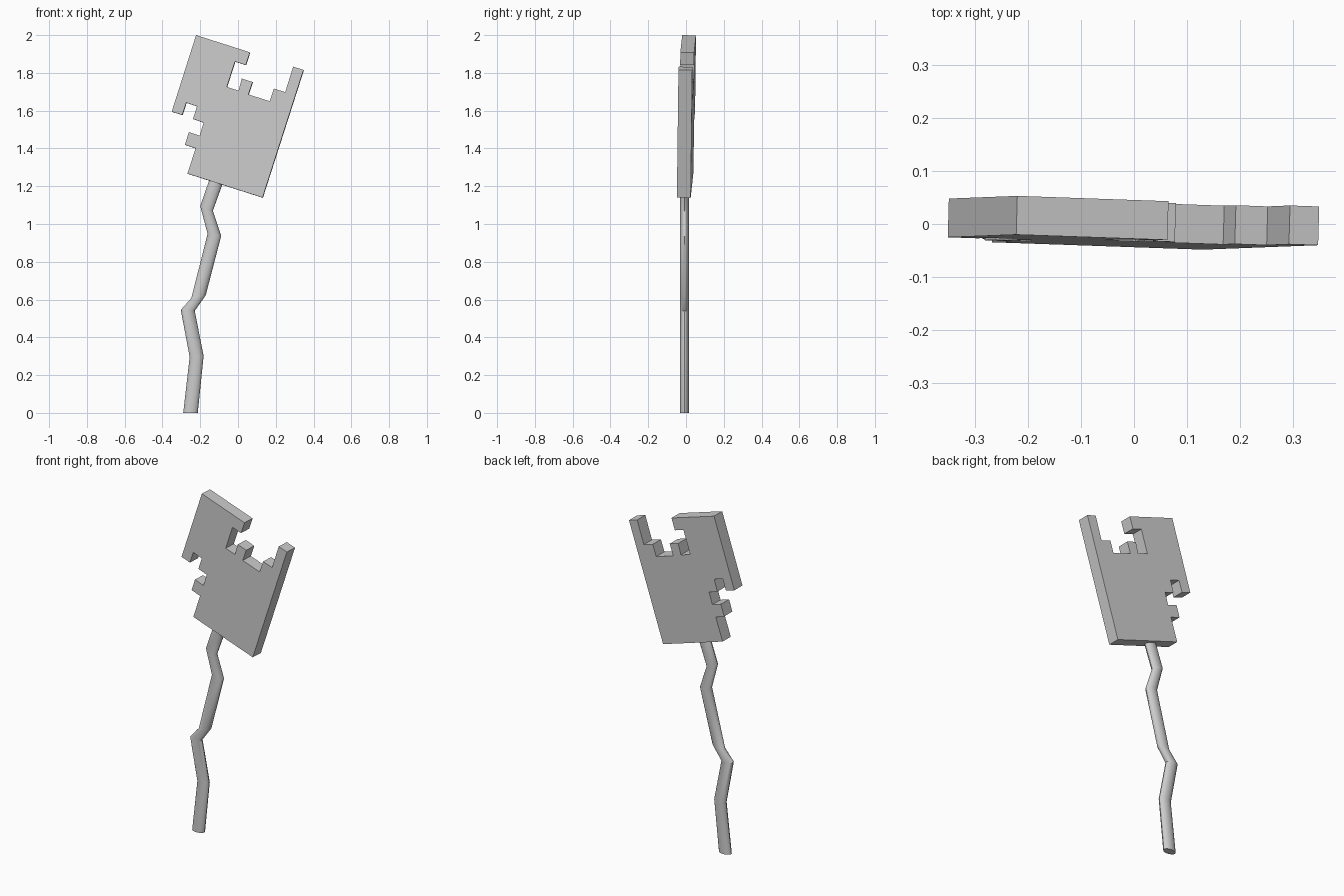
import bpy, bmesh, math
from mathutils import Vector

if "Cube" in bpy.data.objects:
    bpy.data.objects.remove(bpy.data.objects["Cube"])


def finish(bm, name):
    bmesh.ops.recalc_face_normals(bm, faces=bm.faces)
    mesh = bpy.data.meshes.new(name)
    bm.to_mesh(mesh)
    bm.free()
    obj = bpy.data.objects.new(name, mesh)
    bpy.context.collection.objects.link(obj)
    return obj


# Notched slab: front outline (x, z) on a slightly tilted plane, extruded backwards
outline = [
    (-0.222, 2.0), (0.063, 1.909), (0.041, 1.842), (-0.016, 1.860),
    (-0.059, 1.726), (0.003, 1.706), (0.020, 1.770), (0.077, 1.752),
    (0.055, 1.686), (0.168, 1.650), (0.190, 1.717), (0.250, 1.698),
    (0.292, 1.833), (0.347, 1.816), (0.130, 1.140), (-0.268, 1.267),
    (-0.224, 1.401), (-0.281, 1.420), (-0.260, 1.487), (-0.203, 1.468),
    (-0.182, 1.537), (-0.238, 1.556), (-0.217, 1.623), (-0.274, 1.642),
    (-0.295, 1.577), (-0.351, 1.595),
]
SLOPE_X, SLOPE_Z, THICK = -0.0282, 0.0214, 0.073


def front_y(x, z):
    return -0.02 + SLOPE_X * (x + 0.222) + SLOPE_Z * (z - 2)


bm = bmesh.new()
face = bm.faces.new([bm.verts.new((x, front_y(x, z), z)) for x, z in outline])
ext = bmesh.ops.extrude_face_region(bm, geom=[face])
back = [g for g in ext["geom"] if isinstance(g, bmesh.types.BMVert)]
depth = Vector((-SLOPE_X, 1, -SLOPE_Z)).normalized() * THICK
bmesh.ops.translate(bm, verts=back, vec=depth)
finish(bm, "notched_slab")

# Crooked stick: flattened oval rings given by left and right (x, z) points
rings = [
    ((-0.290, 0.0), (-0.213, 0.0)),
    ((-0.256, 0.296), (-0.182, 0.301)),
    ((-0.303, 0.545), (-0.229, 0.540)),
    ((-0.247, 0.608), (-0.171, 0.622)),
    ((-0.161, 0.948), (-0.089, 0.937)),
    ((-0.200, 1.095), (-0.133, 1.070)),
    ((-0.148, 1.245), (-0.078, 1.222)),
]
SIDES, HALF_DEPTH = 16, 0.0235
bm = bmesh.new()
loops = []
for (lx, lz), (rx, rz) in rings:
    left, right = Vector((lx, -0.008, lz)), Vector((rx, -0.008, rz))
    mid, half = (left + right) / 2, (right - left) / 2
    loops.append([bm.verts.new(mid + half * math.cos(a) + Vector((0, HALF_DEPTH * math.sin(a), 0)))
                  for a in (2 * math.pi * i / SIDES for i in range(SIDES))])
for lo, hi in zip(loops, loops[1:]):
    for i in range(SIDES):
        j = (i + 1) % SIDES
        bm.faces.new((lo[i], lo[j], hi[j], hi[i]))
bm.faces.new(loops[0])
bm.faces.new(loops[-1])
stick = finish(bm, "crooked_stick")
bpy.context.view_layer.objects.active = stick
stick.select_set(True)
bpy.ops.object.shade_smooth_by_angle(angle=math.radians(30))
